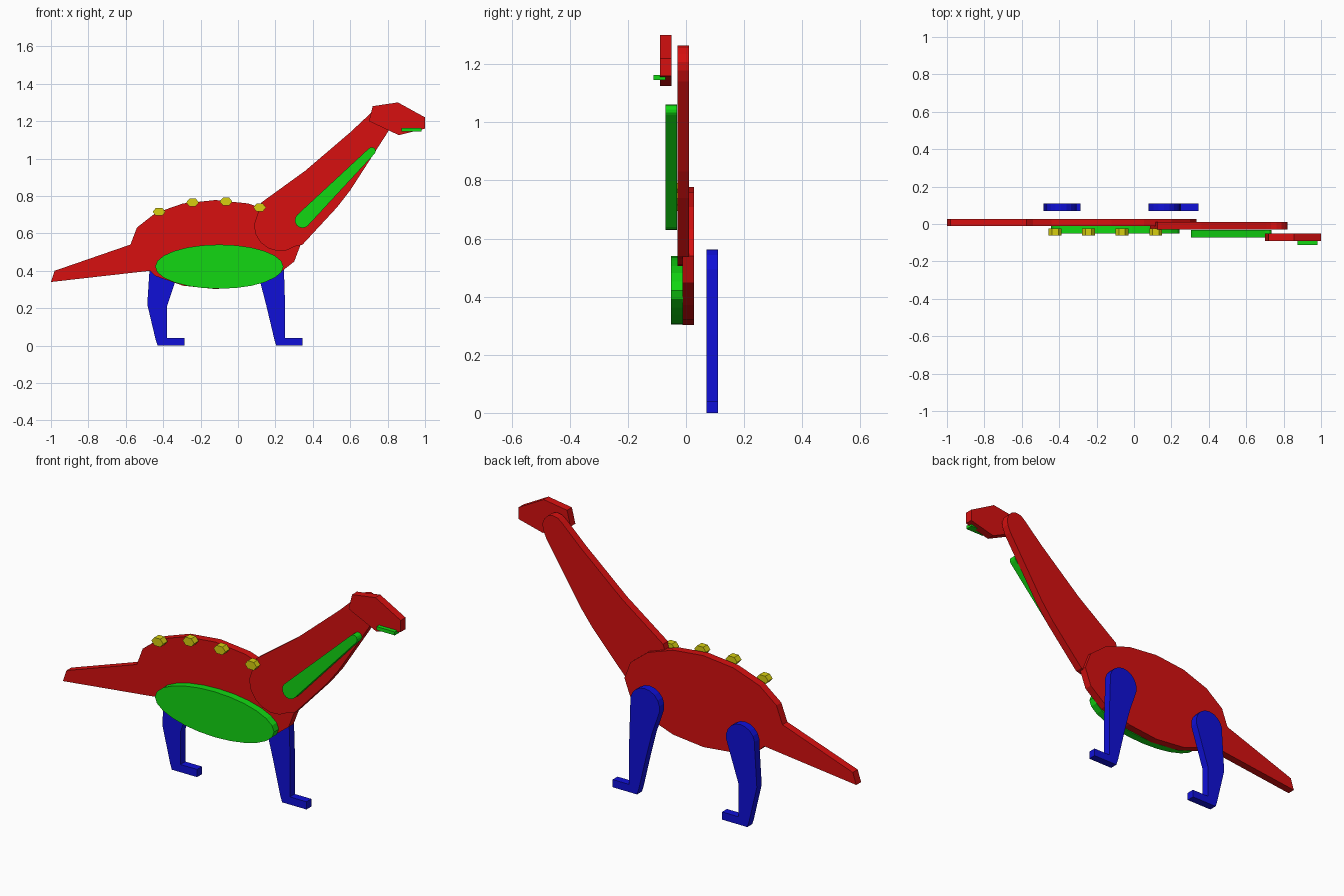
import bpy, bmesh, math

if "Cube" in bpy.data.objects:
    bpy.data.objects.remove(bpy.data.objects["Cube"])


def material(name, rgb):
    m = bpy.data.materials.new(name)
    m.diffuse_color = (*rgb, 1)
    m.use_nodes = True
    m.node_tree.nodes["Principled BSDF"].inputs["Base Color"].default_value = m.diffuse_color
    return m


RED = material("red", (0.68, 0.005, 0.005))
GREEN = material("green", (0.006, 0.68, 0.006))
BLUE = material("blue", (0.005, 0.005, 0.68))
YELLOW = material("yellow", (0.68, 0.62, 0.005))


def arc(cx, cz, rx, rz, start, end, steps):
    """Points on an elliptical arc, angles in degrees."""
    pts = []
    for i in range(steps + 1):
        a = math.radians(start + (end - start) * i / steps)
        pts.append((cx + rx * math.cos(a), cz + rz * math.sin(a)))
    return pts


def plate(name, outline, y, mat, thickness=0.04):
    """Flat cut-out in the xz plane, centred on depth y."""
    bm = bmesh.new()
    face = bm.faces.new([bm.verts.new((x, y - thickness / 2, z)) for x, z in outline])
    out = bmesh.ops.extrude_face_region(bm, geom=[face])
    verts = [v for v in out["geom"] if isinstance(v, bmesh.types.BMVert)]
    bmesh.ops.translate(bm, verts=verts, vec=(0, thickness, 0))
    bmesh.ops.recalc_face_normals(bm, faces=bm.faces)
    mesh = bpy.data.meshes.new(name)
    bm.to_mesh(mesh)
    bm.free()
    mesh.materials.append(mat)
    obj = bpy.data.objects.new(name, mesh)
    bpy.context.collection.objects.link(obj)
    return obj


# Oval body with the tail in one piece
plate("body_and_tail",
      arc(-0.12, 0.54, 0.455, 0.238, 180, -135, 14)
      + [(-0.47, 0.40), (-1, 0.34), (-0.98, 0.40)], 0.008, RED)

# Neck, rounded at the shoulder and at the top
plate("neck",
      [(0.125, 0.765), (0.36, 0.935), (0.60, 1.14)]
      + arc(0.757, 1.2, 0.063, 0.065, 140, -20, 6)
      + [(0.80, 1.14), (0.60, 0.83), (0.53, 0.74), (0.345, 0.54)]
      + arc(0.225, 0.645, 0.14, 0.14, -55, -180, 6), -0.01, RED)

# Head and lower jaw
plate("head", [(0.70, 1.20), (0.72, 1.28), (0.855, 1.30), (1, 1.22),
               (1, 1.16), (0.86, 1.125)], -0.07, RED)
plate("jaw", [(0.875, 1.145), (0.875, 1.163), (0.98, 1.163), (0.98, 1.145)],
      -0.091, GREEN)

# Belly and throat patches
plate("belly", arc(-0.10, 0.422, 0.343, 0.118, 0, 345, 23), -0.031, GREEN)
plate("throat_stripe",
      arc(0.345, 0.67, 0.041, 0.041, 132, 312, 8)
      + arc(0.715, 1.04, 0.021, 0.021, -48, 132, 6), -0.051, GREEN)

# Hexagonal studs along the back
for i, (x, z) in enumerate([(-0.422, 0.715), (-0.243, 0.765),
                            (-0.064, 0.77), (0.116, 0.738)]):
    plate(f"back_stud_{i + 1}", arc(x, z, 0.034, 0.024, 0, 300, 5),
          -0.043, YELLOW, 0.036)

# Legs behind the body, round hip on top and a flat foot
plate("hind_leg",
      arc(-0.39, 0.44, 0.083, 0.083, -10, 190, 10)
      + [(-0.485, 0.22), (-0.44, 0.03), (-0.43, 0), (-0.285, 0),
         (-0.285, 0.04), (-0.38, 0.04), (-0.38, 0.21)], 0.09, BLUE)
plate("fore_leg",
      arc(0.16, 0.478, 0.085, 0.085, -10, 190, 10)
      + [(0.12, 0.335), (0.15, 0.22), (0.195, 0.03), (0.205, 0), (0.345, 0),
         (0.345, 0.04), (0.25, 0.04), (0.25, 0.27)], 0.09, BLUE)
